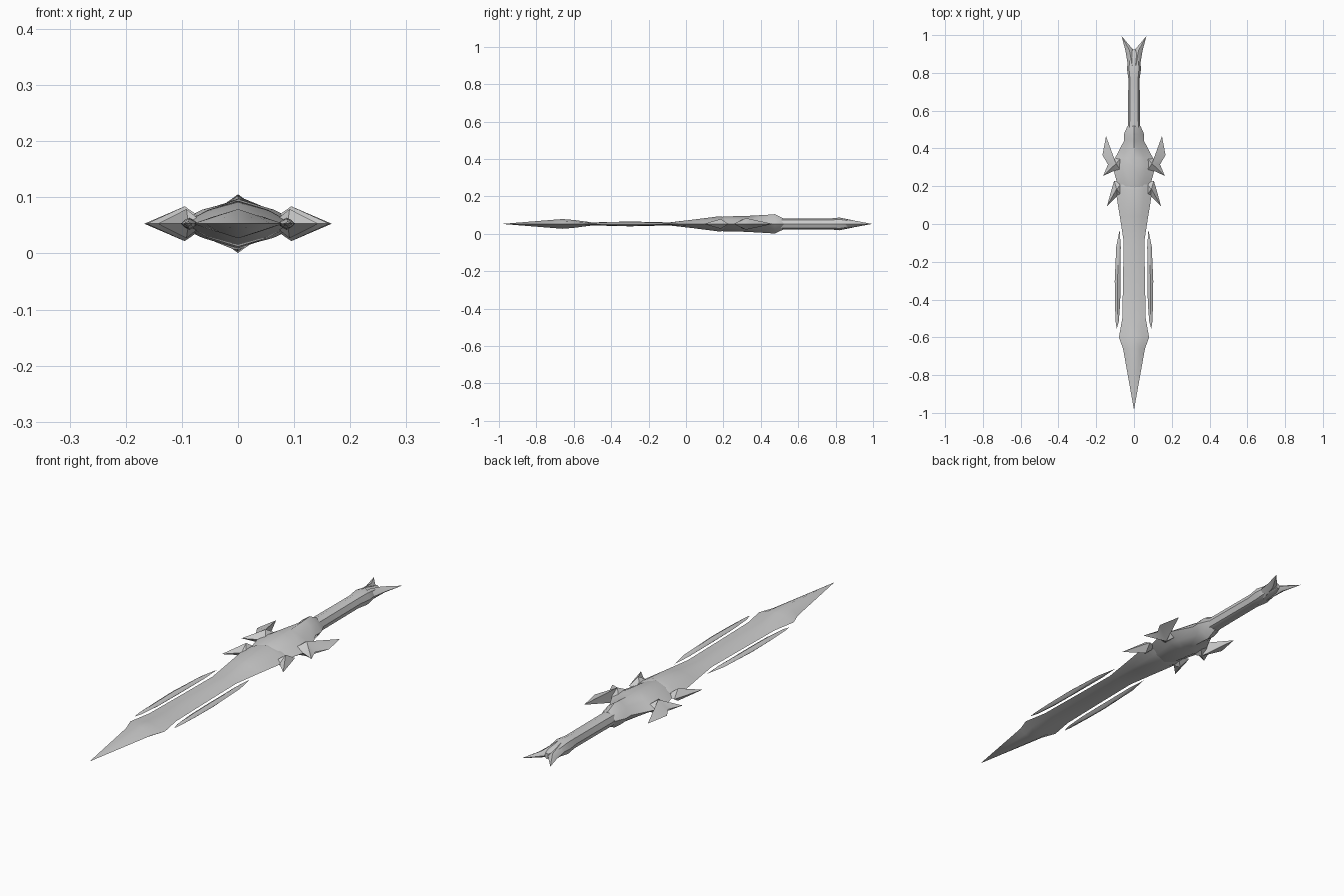
import bpy
import bmesh

cube = bpy.data.objects.get("Cube")
if cube:
    bpy.data.objects.remove(cube)

MID = 0.053  # height of the flat symmetry plane

steel = bpy.data.materials.new("plain grey steel")
steel.use_nodes = True
steel.diffuse_color = (0.6, 0.6, 0.6, 1)
steel.node_tree.nodes["Principled BSDF"].inputs["Base Color"].default_value = (0.6, 0.6, 0.6, 1)


def finish(name, bm, angle):
    bmesh.ops.remove_doubles(bm, verts=bm.verts, dist=0.0002)
    bmesh.ops.recalc_face_normals(bm, faces=bm.faces)
    mesh = bpy.data.meshes.new(name)
    bm.to_mesh(mesh)
    bm.free()
    mesh.materials.append(steel)
    obj = bpy.data.objects.new(name, mesh)
    bpy.context.collection.objects.link(obj)
    bpy.ops.object.select_all(action="DESELECT")
    obj.select_set(True)
    bpy.context.view_layer.objects.active = obj
    bpy.ops.object.shade_smooth_by_angle(angle=angle)


def loft(name, stations, shoulder=(0.55, 0.6), side=1, angle=0.75):
    """Eight-sided section through stations (y, half width, half height, x centre)."""
    sx, sz = shoulder
    section = [(1, 0), (sx, sz), (0, 1), (-sx, sz), (-1, 0), (-sx, -sz), (0, -1), (sx, -sz)]
    bm = bmesh.new()
    rings = [[bm.verts.new((side * (cx + w * u), y, MID + h * v)) for u, v in section]
             for y, w, h, cx in stations]
    for a, b in zip(rings, rings[1:]):
        for i in range(8):
            j = (i + 1) % 8
            bm.faces.new((a[i], a[j], b[j], b[i]))
    bm.faces.new(rings[0])
    bm.faces.new(rings[-1])
    finish(name, bm, angle)


def ridged_plate(name, outline, apex, side):
    """Sharp-edged plate rising to one peak on each face."""
    bm = bmesh.new()
    rim = [bm.verts.new((side * x, y, MID)) for x, y in outline]
    ax, ay, h = apex
    for sign in (1, -1):
        peak = bm.verts.new((side * ax, ay, MID + sign * h))
        for i, v in enumerate(rim):
            bm.faces.new((v, rim[(i + 1) % len(rim)], peak))
    finish(name, bm, 0.6)


# Blade, from the point to the guard
loft("blade", [(-0.985, 0, 0, 0), (-0.66, 0.058, 0.026, 0), (-0.6, 0.08, 0.021, 0),
               (-0.5, 0.062, 0.008, 0), (-0.3, 0.058, 0.013, 0), (-0.09, 0.055, 0.008, 0),
               (0.04, 0.075, 0.023, 0), (0.18, 0.098, 0.041, 0), (0.21, 0.095, 0.035, 0)])

# Guard body narrowing into the collar
loft("guard", [(0.17, 0.07, 0.03, 0), (0.2, 0.085, 0.04, 0), (0.31, 0.115, 0.042, 0),
               (0.35, 0.1, 0.044, 0), (0.44, 0.053, 0.049, 0), (0.475, 0.054, 0.052, 0),
               (0.52, 0.034, 0.03, 0)])

# Grip with a swelling before the forked pommel
loft("grip", [(0.5, 0.032, 0.029, 0), (0.77, 0.03, 0.029, 0), (0.82, 0.037, 0.034, 0),
              (0.88, 0.032, 0.022, 0), (0.925, 0.008, 0.012, 0)], shoulder=(0.71, 0.71))

for word, side in (("left", 1), ("right", -1)):
    # Pommel prong
    loft(word + "_pommel_prong", [(0.84, 0.022, 0.028, 0.01), (0.92, 0.022, 0.014, 0.024),
                                  (0.995, 0, 0, 0.066)], side=side)
    # Upper wing of the guard, with a back point and a front point
    ridged_plate(word + "_guard_wing",
                 [(0.05, 0.37), (0.105, 0.345), (0.148, 0.465), (0.167, 0.365),
                  (0.138, 0.315), (0.163, 0.255), (0.108, 0.28), (0.05, 0.25)],
                 (0.095, 0.32, 0.031), side)
    # Lower barb swept towards the point
    ridged_plate(word + "_guard_barb",
                 [(0.06, 0.22), (0.105, 0.228), (0.114, 0.2), (0.143, 0.155 - 0.06),
                  (0.088, 0.15), (0.06, 0.14)],
                 (0.092, 0.185, 0.026), side)
    # Slim fin beside the blade
    loft(word + "_side_fin", [(-0.03, 0, 0, 0.076), (-0.12, 0.012, 0.006, 0.082),
                              (-0.3, 0.015, 0.011, 0.087), (-0.42, 0.014, 0.009, 0.087),
                              (-0.52, 0.008, 0.004, 0.089), (-0.555, 0, 0, 0.092)], side=side)

# Shallow crest and keel bringing the collar to a point above and below
for word, sign in (("upper", 1), ("lower", -1)):
    bm = bmesh.new()
    base = [bm.verts.new((x, y, MID + sign * z)) for x, y, z in
            ((0, 0.43, 0.045), (0.03, 0.475, 0.03), (0, 0.52, 0.028), (-0.03, 0.475, 0.03))]
    tip = bm.verts.new((0, 0.475, MID + sign * 0.0525))
    for i in range(4):
        bm.faces.new((base[i], base[(i + 1) % 4], tip))
    bm.faces.new(base)
    finish(word + "_collar_ridge", bm, 0.6)
